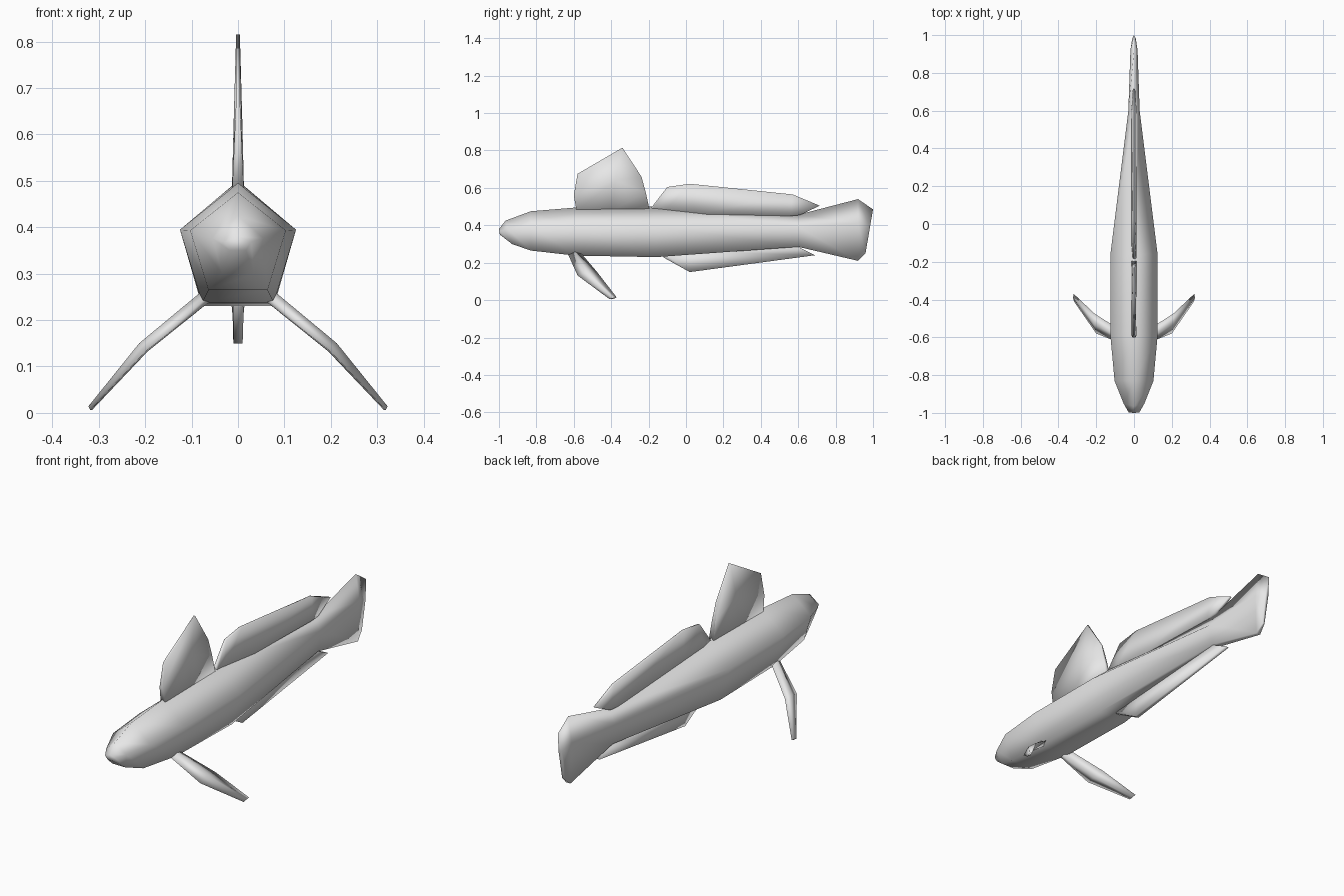
import bpy, bmesh

if "Cube" in bpy.data.objects:
    bpy.data.objects.remove(bpy.data.objects["Cube"])

grey = bpy.data.materials.new("plain grey")
grey.diffuse_color = (0.8, 0.8, 0.8, 1)
grey.use_nodes = True
grey.node_tree.nodes["Principled BSDF"].inputs["Base Color"].default_value = grey.diffuse_color


def make(name, loops):
    """Skin a list of equal-length vertex loops into a closed smooth mesh."""
    bm = bmesh.new()
    rings = [[bm.verts.new(p) for p in loop] for loop in loops]
    n = len(rings[0])
    for a, b in zip(rings, rings[1:]):
        for i in range(n):
            j = (i + 1) % n
            bm.faces.new((a[i], a[j], b[j], b[i]))
    bm.faces.new(rings[0])
    bm.faces.new(rings[-1])
    bmesh.ops.recalc_face_normals(bm, faces=bm.faces)
    for f in bm.faces:
        f.smooth = True
    mesh = bpy.data.meshes.new(name)
    bm.to_mesh(mesh)
    bm.free()
    mesh.materials.append(grey)
    ob = bpy.data.objects.new(name, mesh)
    bpy.context.collection.objects.link(ob)
    return ob


# Body and tail: pentagon sections (y top, y bottom, z top, z bottom, half width)
sections = [
    (-1.00, -0.995, 0.38, 0.35, 0.028),
    (-0.965, -0.93, 0.425, 0.30, 0.055),
    (-0.83, -0.83, 0.475, 0.265, 0.103),
    (-0.59, -0.59, 0.495, 0.238, 0.125),
    (-0.16, -0.16, 0.50, 0.230, 0.125),
    (0.60, 0.60, 0.457, 0.285, 0.030),
    (0.92, 0.92, 0.54, 0.210, 0.019),
    (1.00, 0.96, 0.485, 0.250, 0.009),
]
body = []
for yt, yb, zt, zb, w in sections:
    ym = yt + (yb - yt) * 0.4
    zm = zb + (zt - zb) * 0.61
    body.append([(0, yt, zt), (w, ym, zm), (w * 0.62, yb, zb),
                 (-w * 0.62, yb, zb), (-w, ym, zm)])
make("body", body)


def upright_fin(name, rows, halves):
    """Rows run from the base to the outer edge, as (y, z) points."""
    columns = []
    for col in zip(*rows):
        right = [(h, y, z) for (y, z), h in zip(col, halves)]
        left = [(-h, y, z) for (y, z), h in zip(col, halves)]
        columns.append(right + left[::-1])
    make(name, columns)


# Fins along the centre line
upright_fin("front_dorsal_fin", [
    [(-0.585, 0.475), (-0.40, 0.475), (-0.195, 0.485)],
    [(-0.60, 0.56), (-0.38, 0.64), (-0.215, 0.575)],
    [(-0.58, 0.675), (-0.34, 0.815), (-0.238, 0.66)]],
    [0.013, 0.009, 0.004])
upright_fin("rear_dorsal_fin", [
    [(-0.19, 0.475), (-0.12, 0.47), (0.05, 0.46), (0.56, 0.45), (0.61, 0.455)],
    [(-0.185, 0.495), (-0.10, 0.605), (0.02, 0.622), (0.57, 0.565), (0.715, 0.505)]],
    [0.013, 0.006])
upright_fin("belly_fin", [
    [(-0.12, 0.25), (0.04, 0.26), (0.60, 0.285)],
    [(-0.12, 0.228), (0.02, 0.15), (0.69, 0.24)]],
    [0.013, 0.010])

# Paired lower fins: (front edge, rear edge, thickness) from root to tip
stations = [
    ((0.06, -0.635, 0.255), (0.075, -0.56, 0.25), 0.010),
    ((0.20, -0.58, 0.132), (0.208, -0.475, 0.150), 0.009),
    ((0.318, -0.41, 0.006), (0.319, -0.37, 0.014), 0.004),
]
for side, label in ((1, "right"), (-1, "left")):
    loops = []
    for f, r, t in stations:
        m = [(a + b) / 2 for a, b in zip(f, r)]
        pts = [f, (m[0] + t, m[1], m[2] + t), r, (m[0] - t, m[1], m[2] - t)]
        loops.append([(side * x, y, z) for x, y, z in pts])
    make(label + "_lower_fin", loops)
